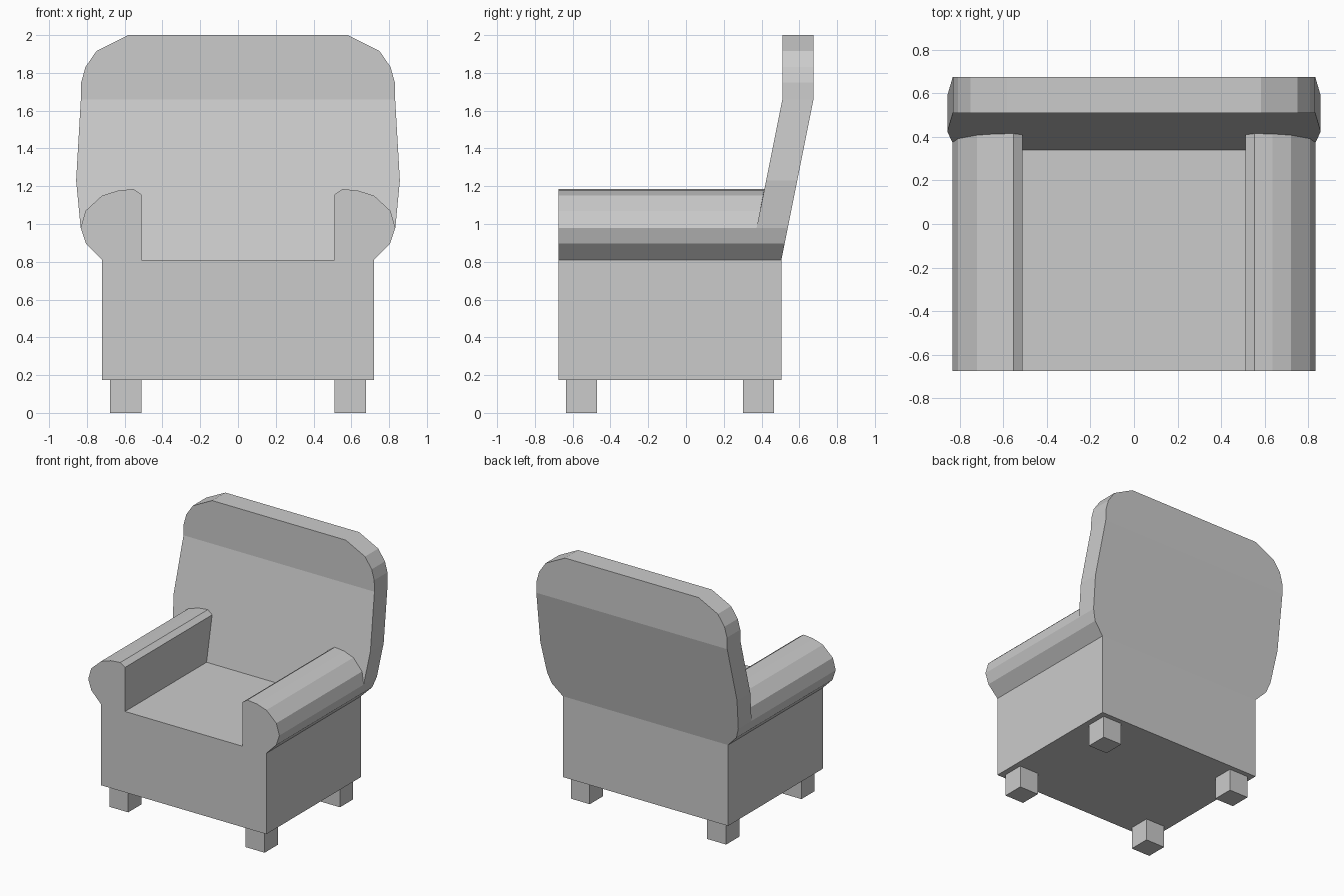
import bpy, bmesh

if "Cube" in bpy.data.objects:
    bpy.data.objects.remove(bpy.data.objects["Cube"])


def loft(name, rings, mirror=False):
    """Closed solid skinned through rings of equal point count."""
    bm = bmesh.new()
    loops = [[bm.verts.new(p) for p in ring] for ring in rings]
    n = len(loops[0])
    for a, b in zip(loops, loops[1:]):
        for i in range(n):
            j = (i + 1) % n
            bm.faces.new((a[i], a[j], b[j], b[i]))
    bm.faces.new(loops[0])
    bm.faces.new(loops[-1])
    bmesh.ops.recalc_face_normals(bm, faces=bm.faces)
    mesh = bpy.data.meshes.new(name)
    bm.to_mesh(mesh)
    bm.free()
    obj = bpy.data.objects.new(name, mesh)
    bpy.context.collection.objects.link(obj)
    if mirror:
        mod = obj.modifiers.new("mirror", 'MIRROR')
        mod.use_mirror_merge = False
    return obj


def box(name, x0, x1, y0, y1, z0, z1, mirror=False):
    return loft(name, [[(x0, y0, z), (x1, y0, z), (x1, y1, z), (x0, y1, z)]
                       for z in (z0, z1)], mirror)


FRONT, REAR, SEAT_Z, BEND_Z = -0.675, 0.505, 0.81, 1.66
THICK = 0.165


def back_front_y(z):
    """Depth of the backrest's front face: raked, then upright above the bend."""
    return 0.34 + 0.17 * min(1, (z - SEAT_Z) / (BEND_Z - SEAT_Z))


# Seat block
box("seat_base", -0.72, 0.72, FRONT, REAR, 0.173, SEAT_Z)

# Rolled arms, rear end cut to the rake of the backrest
arm = [(0.512, SEAT_Z), (0.512, 1.157), (0.553, 1.185), (0.635, 1.177),
       (0.72, 1.15), (0.807, 1.07), (0.833, 0.98), (0.805, 0.897), (0.72, SEAT_Z)]
loft("arms", [[(x, FRONT, z) for x, z in arm],
              [(x, back_front_y(z), z) for x, z in arm]], mirror=True)

# Backrest, skinned through horizontal sections (half width, height)
outline = [(0.72, SEAT_Z), (0.805, 0.897), (0.833, 0.98), (0.857, 1.23),
           (0.832, BEND_Z), (0.83, 1.75), (0.808, 1.83), (0.75, 1.915), (0.582, 2.0)]
sections = []
for w, z in outline:
    y = back_front_y(z)
    sections.append([(-w, y, z), (w, y, z), (w, y + THICK, z), (-w, y + THICK, z)])
loft("backrest", sections)

# Feet
for name, y in (("front_feet", -0.635), ("rear_feet", 0.302)):
    box(name, 0.512, 0.677, y, y + 0.165, 0, 0.173, mirror=True)
